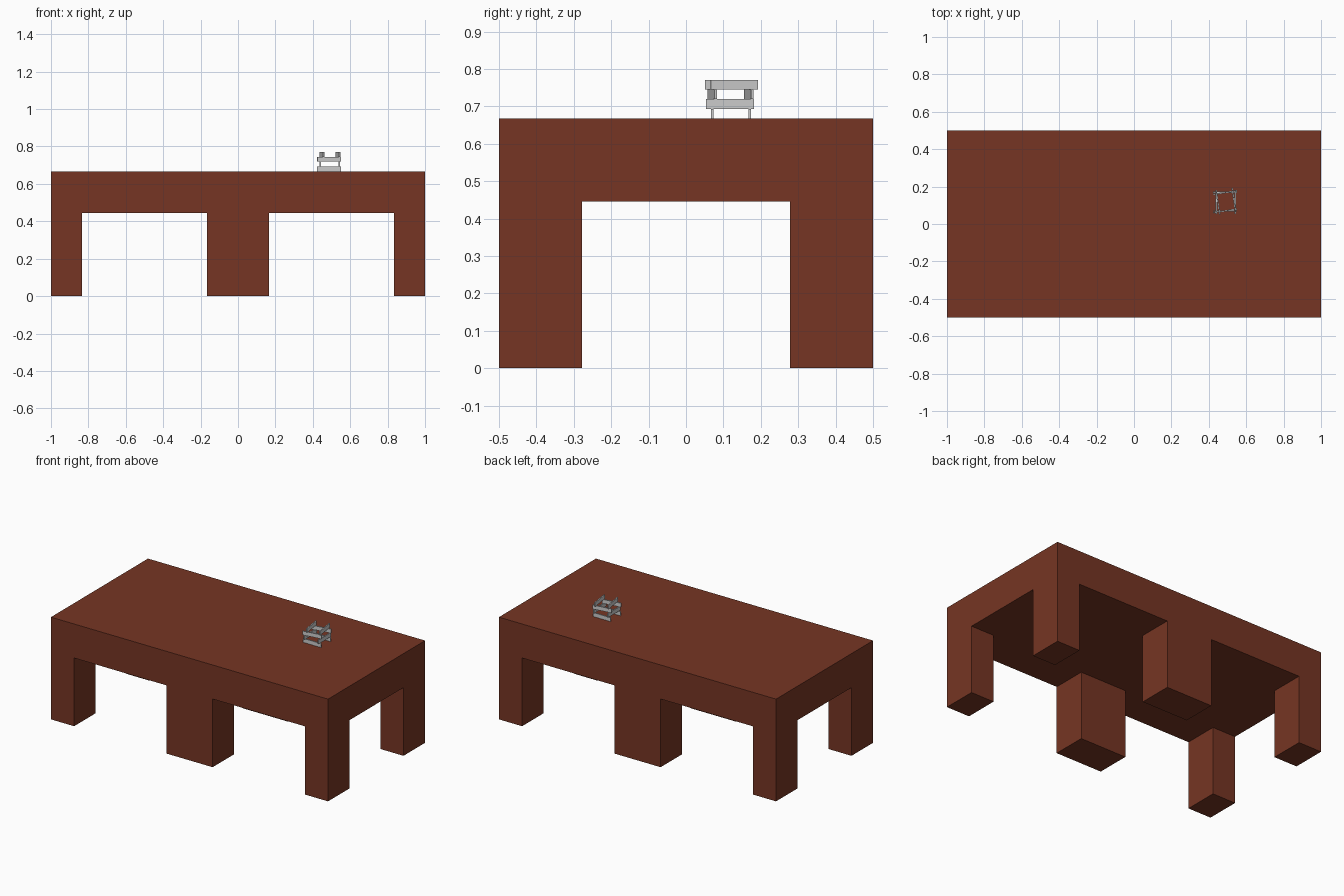
import bpy, bmesh
from math import radians
from mathutils import Matrix

if "Cube" in bpy.data.objects:
    bpy.data.objects.remove(bpy.data.objects["Cube"])

TOP, UNDER = 0.667, 0.445          # table top and underside heights
LEG_X, LEG_Y = 0.167, 0.222        # leg footprint


def link(name, bm, mat=None):
    mesh = bpy.data.meshes.new(name)
    bm.to_mesh(mesh)
    bm.free()
    if mat:
        mesh.materials.append(mat)
    obj = bpy.data.objects.new(name, mesh)
    bpy.context.collection.objects.link(obj)
    return obj


def table(name, x0, mat):
    """Thick one-unit slab with four corner legs pulled from its underside."""
    bm = bmesh.new()
    xs = (x0, x0 + LEG_X, x0 + 1 - LEG_X, x0 + 1)
    ys = (-0.5, -0.5 + LEG_Y, 0.5 - LEG_Y, 0.5)
    grid = [[bm.verts.new((x, y, UNDER)) for y in ys] for x in xs]
    cells = {}
    for i in range(3):
        for j in range(3):
            cells[i, j] = bm.faces.new((grid[i][j], grid[i][j + 1],
                                        grid[i + 1][j + 1], grid[i + 1][j]))
    # slab
    ret = bmesh.ops.extrude_face_region(bm, geom=list(cells.values()), use_keep_orig=True)
    up = [v for v in ret["geom"] if isinstance(v, bmesh.types.BMVert)]
    bmesh.ops.translate(bm, verts=up, vec=(0, 0, TOP - UNDER))
    # legs
    corners = [cells[i, j] for i in (0, 2) for j in (0, 2)]
    for face in bmesh.ops.extrude_discrete_faces(bm, faces=corners)["faces"]:
        bmesh.ops.translate(bm, verts=face.verts, vec=(0, 0, -UNDER))
    bmesh.ops.recalc_face_normals(bm, faces=bm.faces)
    bmesh.ops.dissolve_limit(bm, angle_limit=0.01, verts=bm.verts, edges=bm.edges)
    return link(name, bm, mat)


def plank(name, x, y, layer, angle):
    """Thin plank standing on its long edge."""
    bm = bmesh.new()
    bmesh.ops.create_cube(bm, size=1, matrix=Matrix.Diagonal((0.128, 0.007, PLANK_H, 1)))
    obj = link(name, bm)
    obj.location = (x, y, TOP + PLANK_H * (layer + 0.5))
    obj.rotation_euler.z = radians(angle)


# two tables side by side
brown = bpy.data.materials.new("brown")
brown.diffuse_color = (0.18, 0.036, 0.017, 1)
brown.use_nodes = True
brown.node_tree.nodes["Principled BSDF"].inputs["Base Color"].default_value = brown.diffuse_color
table("left_table", -1, brown)
table("right_table", 0, brown)

# crossed stack of planks: two per layer, upper layers slightly twisted
PLANK_H = 0.026
layers = [
    (((0.487, 0.07), (0.487, 0.17)), 0),
    (((0.439, 0.118), (0.541, 0.118)), 90),
    (((0.487, 0.07), (0.487, 0.168)), 8.5),
    (((0.449, 0.114), (0.534, 0.129)), 98.5),
]
for n, (spots, angle) in enumerate(layers):
    for side, (x, y) in zip("ab", spots):
        plank(f"plank_layer{n + 1}_{side}", x, y, n, angle)
